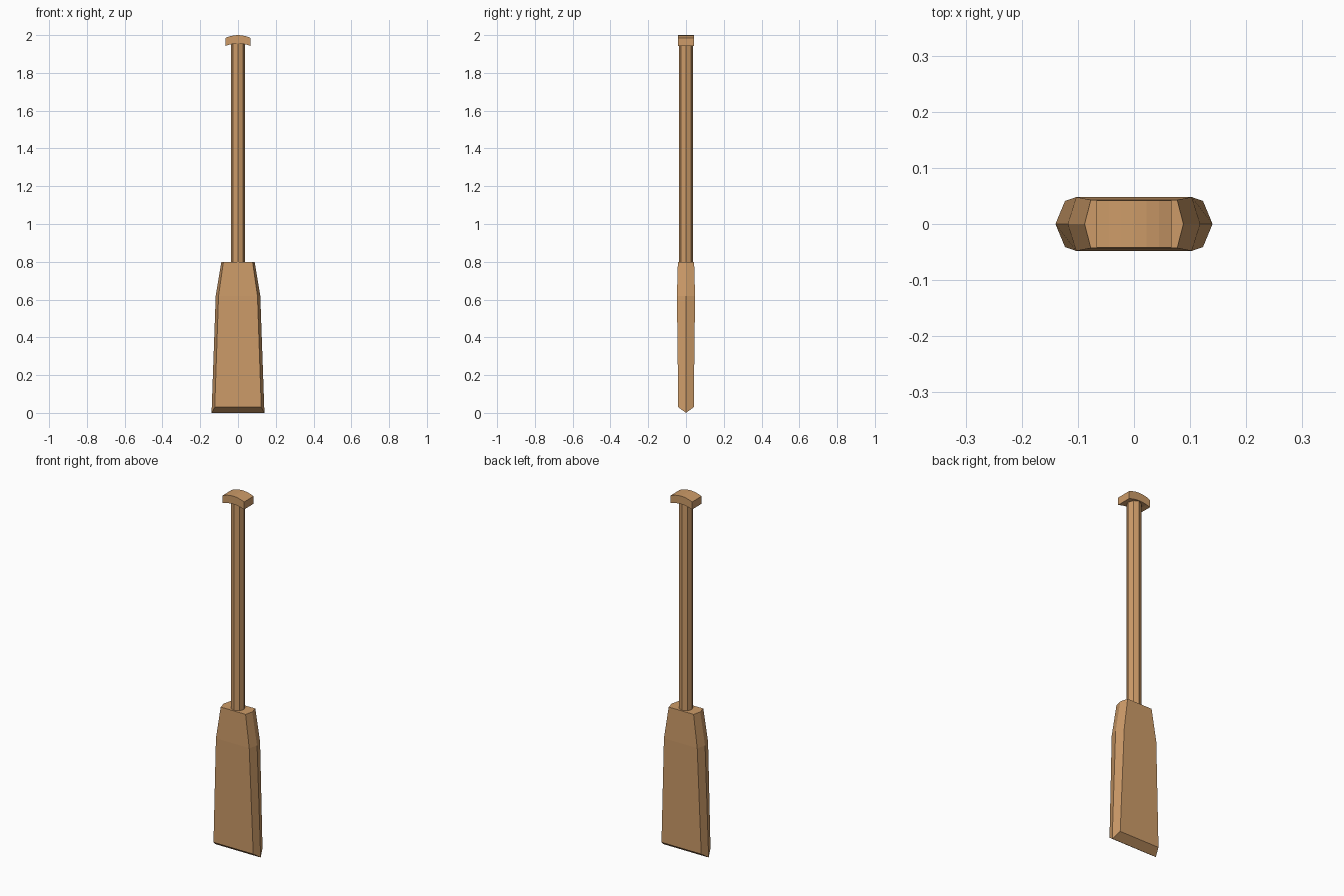
import bpy, bmesh
from math import cos, sin, pi

if "Cube" in bpy.data.objects:
    bpy.data.objects.remove(bpy.data.objects["Cube"])

wood = bpy.data.materials.new("wood")
wood.diffuse_color = (0.61, 0.33, 0.14, 1)
wood.use_nodes = True
wood.node_tree.nodes["Principled BSDF"].inputs["Base Color"].default_value = wood.diffuse_color


def loft(name, rings):
    """Skin a stack of equal-length closed rings and cap both ends."""
    bm = bmesh.new()
    rows = [[bm.verts.new(p) for p in ring] for ring in rings]
    n = len(rows[0])
    for a, b in zip(rows, rows[1:]):
        for i in range(n):
            j = (i + 1) % n
            bm.faces.new((a[i], a[j], b[j], b[i]))
    bm.faces.new(rows[0][::-1])
    bm.faces.new(rows[-1])
    bmesh.ops.remove_doubles(bm, verts=bm.verts, dist=1e-5)
    bmesh.ops.recalc_face_normals(bm, faces=bm.faces)
    mesh = bpy.data.meshes.new(name)
    bm.to_mesh(mesh)
    bm.free()
    mesh.materials.append(wood)
    obj = bpy.data.objects.new(name, mesh)
    bpy.context.collection.objects.link(obj)
    return obj


def hexagon(z, edge, flat, y, edge_z=None):
    """Blade section: broad flats front and back, ridge along each side."""
    ez = z if edge_z is None else edge_z
    return [(edge, 0, ez), (flat, y, z), (-flat, y, z),
            (-edge, 0, ez), (-flat, -y, z), (flat, -y, z)]


# blade, tapering to a ridge along the bottom
blade = loft("blade", [hexagon(0.03, 0.14, 0.123, 0.041, 0.0),
                       hexagon(0.62, 0.118, 0.103, 0.048),
                       hexagon(0.80, 0.088, 0.077, 0.043)])
bm = bmesh.new()
bm.from_mesh(blade.data)
bm.faces.ensure_lookup_table()
# split the bottom cap along its ridge
bottom = min(bm.faces, key=lambda f: f.calc_center_median().z)
tips = [v for v in bottom.verts if v.co.z < 0.001]
bmesh.ops.connect_verts(bm, verts=tips)
bm.to_mesh(blade.data)
bm.free()

# octagonal shaft
R = 0.037
loft("shaft", [[(R * cos(i * pi / 4), R * sin(i * pi / 4), z) for i in range(8)]
               for z in (0.78, 1.965)])

# curved grip across the top
SEG, HALF = 6, 0.067
xs = [HALF * (2 * i / SEG - 1) for i in range(SEG + 1)]
top = [(x, 2.0 - 0.015 * (x / HALF) ** 2) for x in xs]
low = [(x, 1.955 - 0.012 * (x / HALF) ** 2) for x in reversed(xs)]
loft("grip", [[(x, y, z) for x, z in top + low] for y in (-0.042, 0.042)])
